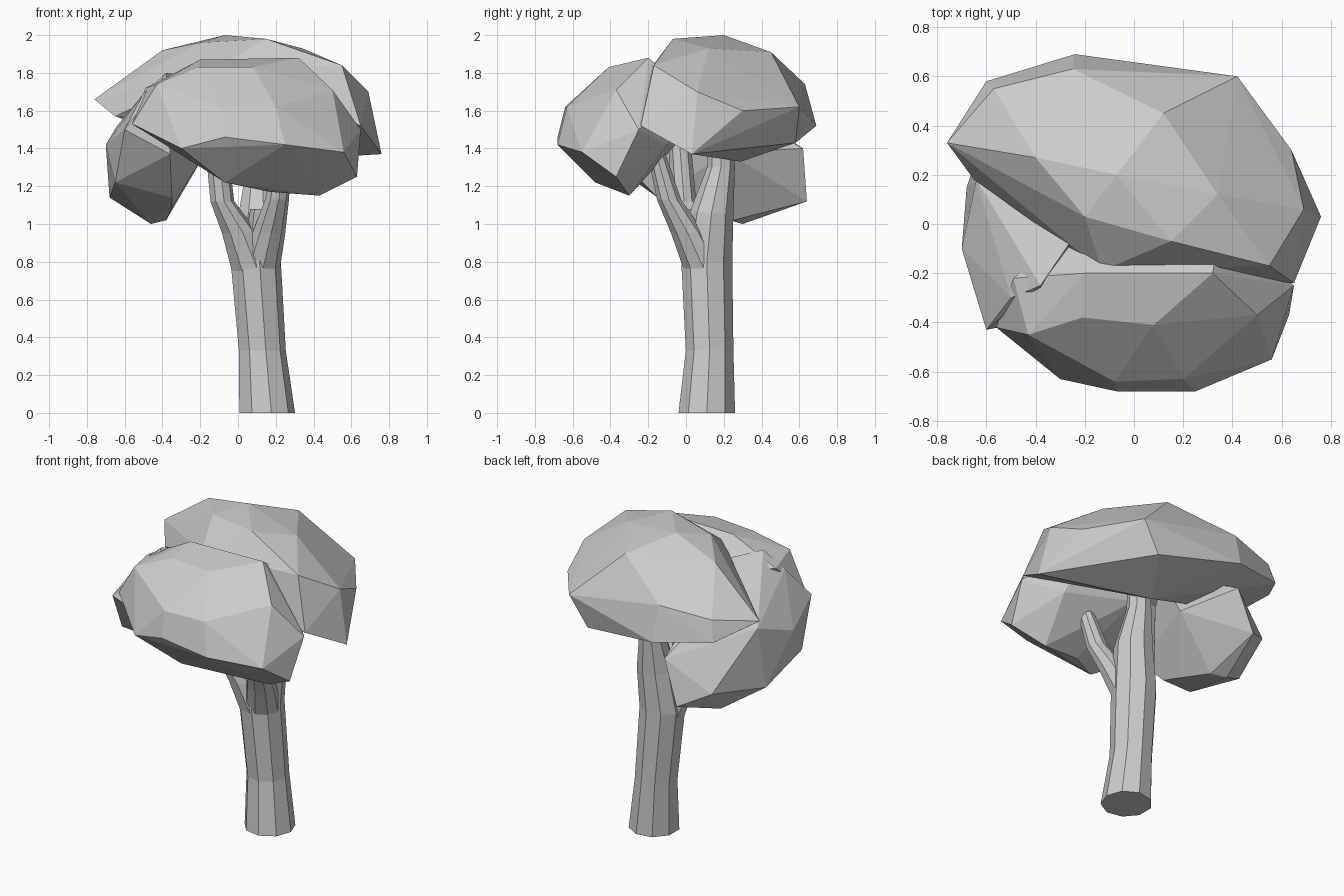
import bpy, bmesh, math
from mathutils import Vector


def finish(bm, name):
    bmesh.ops.recalc_face_normals(bm, faces=bm.faces)
    me = bpy.data.meshes.new(name)
    bm.to_mesh(me)
    bm.free()
    ob = bpy.data.objects.new(name, me)
    bpy.context.collection.objects.link(ob)
    return ob


def limb(name, path, sides=9):
    """Faceted tube through (x, y, z, radius) stations."""
    bm = bmesh.new()
    rings = []
    for x, y, z, r in path:
        rings.append([bm.verts.new((x + r * math.cos(2 * math.pi * i / sides),
                                    y + r * math.sin(2 * math.pi * i / sides), z))
                      for i in range(sides)])
    for a, b in zip(rings, rings[1:]):
        for i in range(sides):
            j = (i + 1) % sides
            bm.faces.new((a[i], a[j], b[j], b[i]))
    bm.faces.new(rings[0][::-1])
    bm.faces.new(rings[-1])
    return finish(bm, name)


def clump(name, *tiers):
    """Low-poly leaf mass: convex skin over a few tiers of corner points."""
    bm = bmesh.new()
    for tier in tiers:
        for p in tier:
            bm.verts.new(Vector(p))
    bmesh.ops.convex_hull(bm, input=bm.verts[:])
    bmesh.ops.delete(bm, geom=[v for v in bm.verts if not v.link_faces], context='VERTS')
    return finish(bm, name)


# Trunk and its forks
limb("trunk", [(.15, .11, 0, .152), (.125, .125, .33, .128), (.09, .11, .8, .137),
               (.115, .135, 1.06, .118), (.115, .185, 1.3, .075), (.115, .185, 1.45, .07)])
limb("left_branch", [(.085, .105, .75, .125), (.01, .05, .95, .1),
                     (-.085, -.01, 1.12, .065), (-.125, -.04, 1.5, .06)])
limb("right_branch", [(.11, .1, .75, .11), (.16, .01, .95, .09),
                      (.205, -.09, 1.13, .065), (.24, -.17, 1.42, .045)])
limb("branch_stub", [(.1, .04, .92, .06), (.11, .0, 1.08, .045)], 6)

# Large upper back leaf mass
clump("upper_leaves",
      [(-.07, .2, 2.0), (.15, -.07, 1.98), (-.2, .03, 1.96), (-.4, .27, 1.92),
       (.34, .12, 1.93), (.12, .45, 1.91)],
      [(.55, -.17, 1.84), (.69, .06, 1.7), (-.13, -.19, 1.82), (-.57, .55, 1.7),
       (-.25, .63, 1.74)],
      [(-.76, .33, 1.66), (-.65, .18, 1.57), (-.24, .69, 1.52), (.42, .6, 1.62),
       (.64, .3, 1.6), (.65, -.24, 1.52)],
      [(.76, .03, 1.37), (.1, .29, 1.33), (-.6, .58, 1.57), (.3, .58, 1.43)])

# Front leaf mass, its back edge buried in the upper one
clump("front_leaves",
      [(.32, -.2, 1.88), (-.2, -.2, 1.87), (.08, -.41, 1.83), (-.21, -.38, 1.83),
       (-.43, -.45, 1.74), (-.49, -.22, 1.72)],
      [(.5, -.37, 1.71), (.2, -.63, 1.62), (-.08, -.64, 1.62), (-.56, -.42, 1.53)],
      [(.65, -.25, 1.5), (.25, -.68, 1.42), (-.07, -.68, 1.46), (-.3, -.63, 1.4),
       (.56, -.55, 1.38)],
      [(.63, -.37, 1.25), (.43, -.3, 1.15), (.17, -.32, 1.17), (-.07, -.48, 1.22),
       (.45, -.1, 1.42)],
      [(.35, 0, 1.72), (-.2, 0, 1.72), (0, 0, 1.48)])

# Side leaf mass, rising behind the front one
clump("side_leaves",
      [(-.38, -.25, 1.8), (-.25, -.06, 1.78), (-.5, -.3, 1.69), (-.64, .18, 1.52),
       (-.35, .4, 1.55), (-.6, -.43, 1.5)],
      [(-.7, -.1, 1.42), (-.28, .62, 1.4), (-.36, -.38, 1.37), (-.17, .22, 1.38)],
      [(-.68, .15, 1.14), (-.65, -.26, 1.22), (-.38, .64, 1.12), (-.35, -.15, 1.14),
       (-.46, .3, 1.0), (-.38, .25, 1.02), (-.55, .52, 1.2), (-.35, 0, 1.09)])
